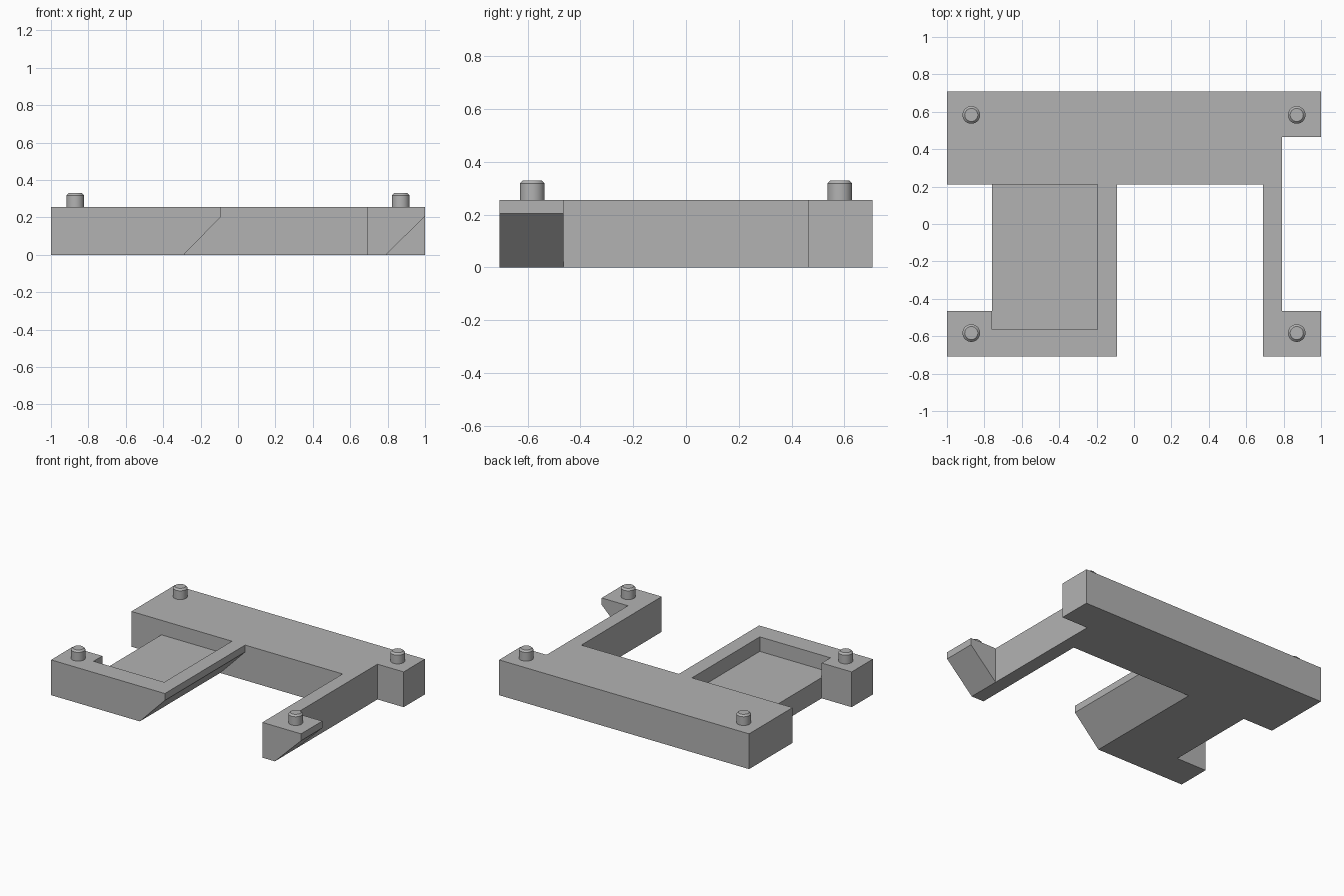
import bpy, bmesh, math
from mathutils import Vector

if "Cube" in bpy.data.objects:
    bpy.data.objects.remove(bpy.data.objects["Cube"], do_unlink=True)

grey = bpy.data.materials.new("plain grey")
grey.use_nodes = True
grey.diffuse_color = (0.45, 0.45, 0.45, 1)
grey.node_tree.nodes["Principled BSDF"].inputs["Base Color"].default_value = grey.diffuse_color

HEIGHT, FLOOR, LIP = 0.255, 0.15, 0.205
FRONT, BACK, BAR, FOOT = -0.7075, 0.7075, 0.21, -0.465


def prism(name, profile, axis, low, high):
    """Extrude a flat profile along z (xy profile) or y (xz profile)."""
    bm = bmesh.new()
    place = (lambda a, b: (a, b, low)) if axis == "z" else (lambda a, b: (a, low, b))
    face = bm.faces.new([bm.verts.new(place(a, b)) for a, b in profile])
    shift = Vector((0, 0, high - low) if axis == "z" else (0, high - low, 0))
    new = bmesh.ops.extrude_face_region(bm, geom=[face])["geom"]
    bmesh.ops.translate(bm, vec=shift, verts=[v for v in new if isinstance(v, bmesh.types.BMVert)])
    bmesh.ops.recalc_face_normals(bm, faces=bm.faces)
    mesh = bpy.data.meshes.new(name)
    bm.to_mesh(mesh)
    bm.free()
    mesh.materials.append(grey)
    obj = bpy.data.objects.new(name, mesh)
    bpy.context.collection.objects.link(obj)
    return obj


def cut(body, cutter):
    """Subtract a helper solid and discard it."""
    mod = body.modifiers.new("cut", "BOOLEAN")
    mod.operation, mod.solver, mod.object = "DIFFERENCE", "EXACT", cutter
    cutter.hide_render = True
    bpy.context.view_layer.objects.active = body
    bpy.ops.object.modifier_apply(modifier=mod.name)
    bpy.data.objects.remove(cutter, do_unlink=True)


# Frame: rear bar, wide left arm and narrow right arm in one outline
outline = [(-1, BACK), (-1, BAR), (-0.76, BAR), (-0.76, FOOT), (-1, FOOT), (-1, FRONT),
           (-0.09, FRONT), (-0.09, BAR), (0.69, BAR), (0.69, FRONT), (1, FRONT), (1, FOOT),
           (0.79, FOOT), (0.79, -FOOT), (1, -FOOT), (1, BACK)]
frame = prism("frame", outline, "z", 0, HEIGHT)

# Shallow tray in the wide arm, open at its outer side
tray = [(-0.76, -0.565), (-0.195, -0.565), (-0.195, BAR), (-0.76, BAR)]
cut(frame, prism("tray_cutter", tray, "z", FLOOR, HEIGHT + 0.1))

# Sloping undersides of the wide arm and of the right front foot
for name, inner, outer, end in (("arm_slope_cutter", -0.29, -0.09, BAR),
                                ("foot_slope_cutter", 0.79, 1.0, FOOT + 0.05)):
    run = (outer - inner) / LIP
    wedge = [(inner - run * 0.1, -0.1), (outer + run * 0.1, LIP + 0.1), (outer + run * 0.1, -0.1)]
    cut(frame, prism(name, wedge, "y", FRONT - 0.1, end))

# Four chamfered locating pegs
for side, x in (("right", -0.87), ("left", 0.87)):
    for row, y in (("front", -0.583), ("back", 0.583)):
        bpy.ops.mesh.primitive_cylinder_add(vertices=48, radius=0.047, depth=0.09,
                                            location=(x, y, 0.285))
        peg = bpy.context.object
        peg.name = f"{row}_{side}_peg"
        peg.data.materials.append(grey)
        bm = bmesh.new()
        bm.from_mesh(peg.data)
        rim = [e for e in bm.edges if all(v.co.z > 0 for v in e.verts)]
        bmesh.ops.bevel(bm, geom=rim, offset=0.012, segments=1, affect="EDGES")
        bm.to_mesh(peg.data)
        bm.free()
        bpy.ops.object.shade_smooth_by_angle(angle=math.radians(30))
